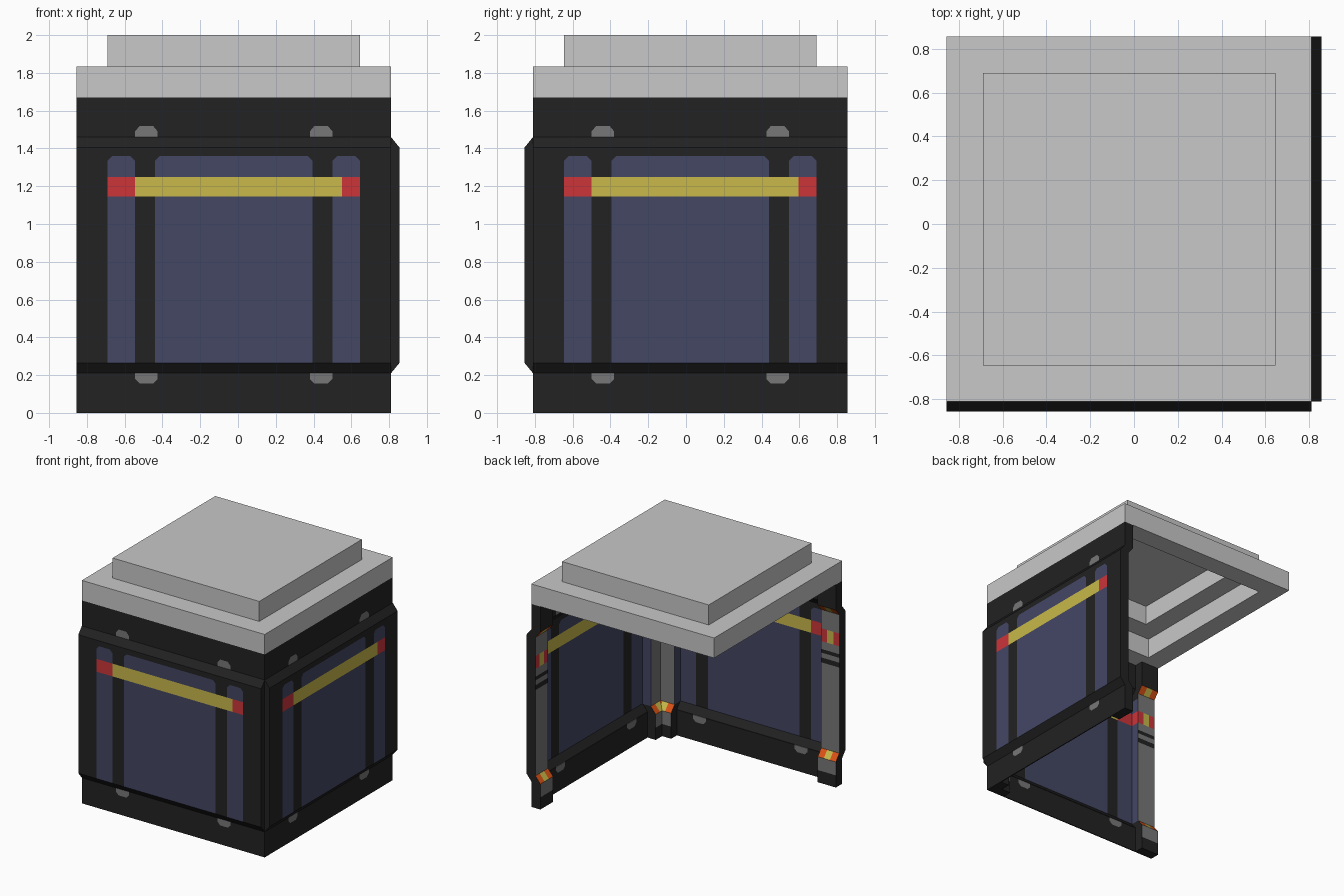
import bpy, bmesh
from math import pi

if "Cube" in bpy.data.objects:
    bpy.data.objects.remove(bpy.data.objects["Cube"])

H = 0.8325                  # half width of the body
CENTRE = (-0.0225, 0.0225, 0)
BULGE, POST = 0.045, 0.0825  # outward bulge of the walls, post thickness
SKIN = 0.008

COLOURS = {
    "light_grey": (0.58, 0.58, 0.58), "black": (0.016, 0.016, 0.016),
    "slate_blue": (0.056, 0.063, 0.127), "yellow": (0.58, 0.485, 0.07),
    "red": (0.60, 0.035, 0.042), "mid_grey": (0.185, 0.185, 0.185),
    "orange": (0.72, 0.085, 0.008)}
mats = []
for name, c in COLOURS.items():
    m = bpy.data.materials.new(name)
    m.diffuse_color = (*c, 1)
    m.use_nodes = True
    m.node_tree.nodes["Principled BSDF"].inputs["Base Color"].default_value = m.diffuse_color
    mats.append(m)
L, K, B, Y, R, G, O = range(7)


def finish(bm, name, turn=0.0):
    bmesh.ops.remove_doubles(bm, verts=bm.verts, dist=1e-5)
    me = bpy.data.meshes.new(name)
    bm.to_mesh(me)
    bm.free()
    for m in mats:
        me.materials.append(m)
    ob = bpy.data.objects.new(name, me)
    bpy.context.collection.objects.link(ob)
    ob.location = CENTRE
    ob.rotation_euler.z = turn
    return ob


def quad(bm, pts, mat):
    bm.faces.new([bm.verts.new(p) for p in pts]).material_index = mat


def out(z):
    """Outer wall position: straight skirts, bulged middle, sloped joins."""
    t = min((z - 0.21) / 0.055, (1.46 - z) / 0.055)
    return -H - BULGE * max(0, min(1, t))


def shrink(b, c=0.025):
    """Narrow every pane of a break list, for clipped corners."""
    return [b[0]] + [u + (c if i % 2 == 0 else -c) for i, u in enumerate(b[1:-1])] + [b[-1]]


FULL = [-H, H]
PANES = [-H, -.6675, -.5225, -.4175, .4175, .5225, .6675, H]
TABS = [-H, -.5225, -.4025, .4025, .5225, H]
BAND = [-H, -.6675, -.5225, .5725, .6675, H]
PM, TM, BM = [K, B, K, B, K, B, K], [K, G, K, G, K], [K, R, Y, R, K]
# wall rows: bottom z, top z, breaks at bottom, breaks at top, colours
ROWS = [
    (0, .155, FULL, FULL, [K]), (.155, .18, shrink(TABS), TABS, TM),
    (.18, .21, TABS, TABS, TM), (.21, .265, FULL, FULL, [K]),
    (.265, 1.145, PANES, PANES, PM), (1.145, 1.25, BAND, BAND, BM),
    (1.25, 1.335, PANES, PANES, PM), (1.335, 1.36, PANES, shrink(PANES), PM),
    (1.36, 1.405, FULL, FULL, [K]), (1.405, 1.46, FULL, FULL, [K]),
    (1.46, 1.49, TABS, TABS, TM), (1.49, 1.52, TABS, shrink(TABS), TM),
    (1.52, 1.67, FULL, FULL, [K])]
# post rows: bottom z, top z, three inner colours, colour of the side by the panes
POST_ROWS = [
    (0, .10, (K, K, K), K), (.10, .21, (G, G, G), K), (.21, .265, (O, Y, O), K),
    (.265, .97, (G, G, G), B), (.97, 1.01, (K, K, K), B), (1.01, 1.05, (G, G, G), B),
    (1.05, 1.08, (K, K, K), B), (1.08, 1.145, (G, G, G), B), (1.145, 1.25, (R, Y, R), R),
    (1.25, 1.36, (G, G, G), B), (1.36, 1.405, (G, G, G), K), (1.405, 1.46, (O, Y, O), K),
    (1.46, 1.67, (K, K, K), K)]


def wall(name, turn):
    bm = bmesh.new()
    for z0, z1, lo, hi, cols in ROWS:
        for i, c in enumerate(cols):
            quad(bm, [(lo[i], out(z0), z0), (lo[i + 1], out(z0), z0),
                      (hi[i + 1], out(z1), z1), (hi[i], out(z1), z1)], c)
    s = finish(bm, name, turn).modifiers.new("skin", 'SOLIDIFY')
    s.thickness, s.offset = SKIN, -1


def post(name, u0, u1, turn):
    bm = bmesh.new()
    step = (u1 - u0) / 3
    for z0, z1, inner, side in POST_ROWS:
        f0, f1 = out(z0) + SKIN / 2, out(z1) + SKIN / 2
        b0, b1 = out(z0) + POST, out(z1) + POST
        for i in range(3):           # striped inner face
            a, b = u0 + i * step, u0 + (i + 1) * step
            quad(bm, [(b, b0, z0), (a, b0, z0), (a, b1, z1), (b, b1, z1)], inner[i])
        quad(bm, [(u0, f0, z0), (u1, f0, z0), (u1, f1, z1), (u0, f1, z1)], K)
        left, right = (K, side) if u0 < 0 else (side, K)
        quad(bm, [(u0, b0, z0), (u0, f0, z0), (u0, f1, z1), (u0, b1, z1)], left)
        quad(bm, [(u1, f0, z0), (u1, b0, z0), (u1, b1, z1), (u1, f1, z1)], right)
    f, b = -H + SKIN / 2, -H + POST  # end caps
    quad(bm, [(u0, b, 0), (u1, b, 0), (u1, f, 0), (u0, f, 0)], K)
    quad(bm, [(u0, f, 1.67), (u1, f, 1.67), (u1, b, 1.67), (u0, b, 1.67)], K)
    finish(bm, name, turn)


# front and right walls, each with a post at both ends
for side, turn in (("front", 0), ("right", pi / 2)):
    wall(side + "_wall", turn)
    post(side + "_post_a", -H, -.6675, turn)
    post(side + "_post_b", .6675, H, turn)

# stepped hollow lid: square rings following a profile
bm = bmesh.new()
PROFILE = [(.5025, 1.995), (.5025, 1.835), (.6675, 1.835), (.6675, 1.67), (H, 1.67),
           (H, 1.835), (.6675, 1.835), (.6675, 2.0)]
rings = [[bm.verts.new((x * r, y * r, z)) for x, y in ((-1, -1), (1, -1), (1, 1), (-1, 1))]
         for r, z in PROFILE]
for a, b in zip(rings, rings[1:]):
    for i in range(4):
        j = (i + 1) % 4
        bm.faces.new((a[i], a[j], b[j], b[i]))
bm.faces.new(rings[0][::-1])
bm.faces.new(rings[-1])
finish(bm, "stepped_lid")
